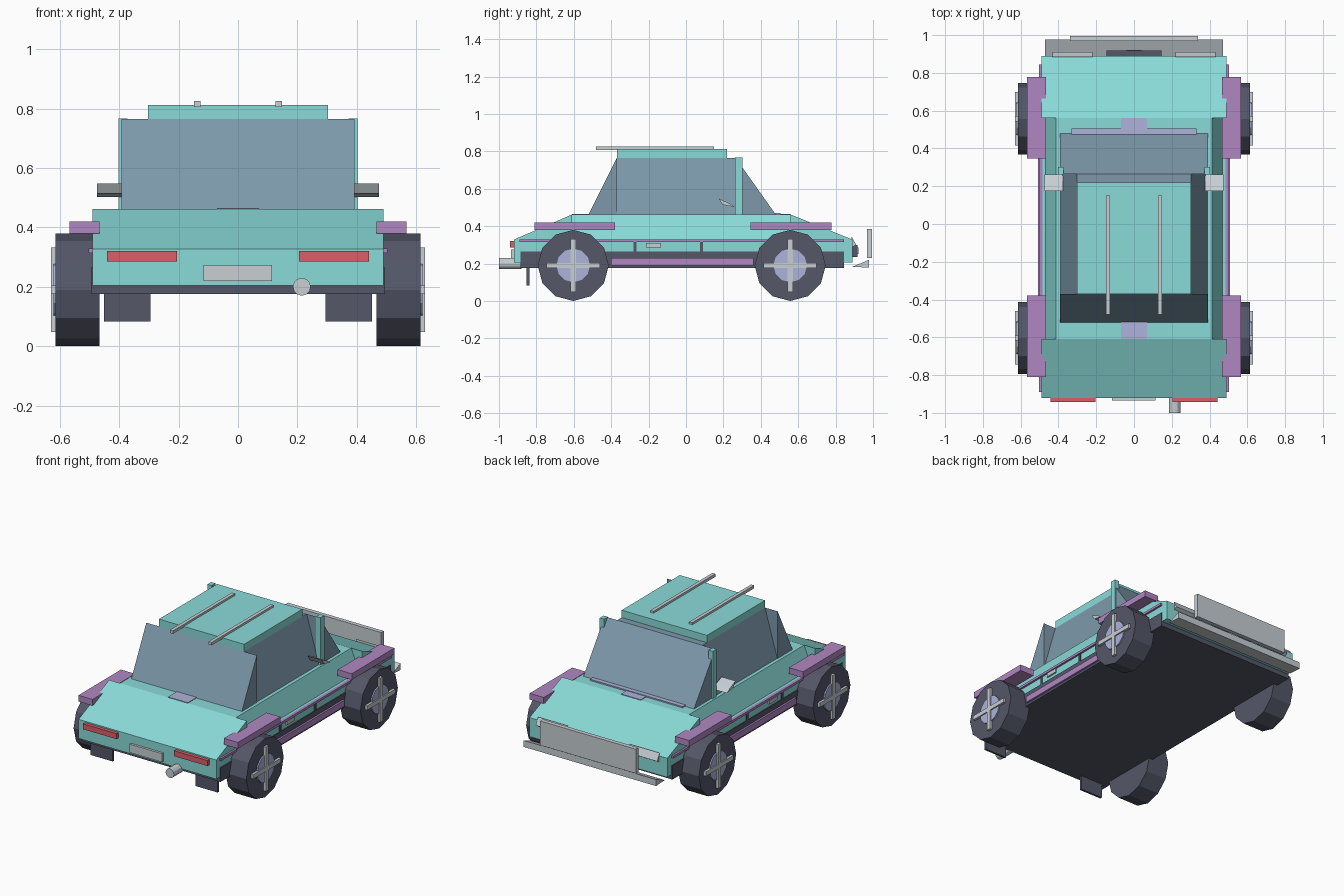
import bpy, bmesh, math

if "Cube" in bpy.data.objects:
    bpy.data.objects.remove(bpy.data.objects["Cube"])


def material(name, rgb):
    m = bpy.data.materials.new(name)
    lin = [c / 12.92 if c <= 0.04045 else ((c + 0.055) / 1.055) ** 2.4 for c in rgb]
    m.diffuse_color = (*lin, 1)
    m.use_nodes = True
    m.node_tree.nodes["Principled BSDF"].inputs["Base Color"].default_value = m.diffuse_color
    return m


TEAL = material("teal_paint", (0.54, 0.86, 0.85))
DARK = material("dark_rubber", (0.33, 0.34, 0.41))
GLASS = material("blue_grey_glass", (0.49, 0.60, 0.67))
PURPLE = material("purple_trim", (0.69, 0.53, 0.76))
GREY = material("light_grey_metal", (0.78, 0.81, 0.83))
LILAC = material("lilac_hub", (0.68, 0.70, 0.86))
RED = material("red_lamp", (0.86, 0.37, 0.41))


def prism(name, mat, axis, profile, a, b):
    """Extrude a profile along x (profile is y, z) or along y (profile is x, z)."""
    bm = bmesh.new()
    place = (lambda p, t: (t, p[0], p[1])) if axis == "x" else (lambda p, t: (p[0], t, p[1]))
    lo = [bm.verts.new(place(p, a)) for p in profile]
    hi = [bm.verts.new(place(p, b)) for p in profile]
    n = len(profile)
    bm.faces.new(lo)
    bm.faces.new(hi[::-1])
    for i in range(n):
        j = (i + 1) % n
        bm.faces.new((lo[i], hi[i], hi[j], lo[j]))
    bmesh.ops.recalc_face_normals(bm, faces=bm.faces)
    me = bpy.data.meshes.new(name)
    bm.to_mesh(me)
    bm.free()
    me.materials.append(mat)
    ob = bpy.data.objects.new(name, me)
    bpy.context.collection.objects.link(ob)
    return ob


def box(name, mat, x, y, z):
    return prism(name, mat, "x", [(y[0], z[0]), (y[1], z[0]), (y[1], z[1]), (y[0], z[1])], *x)


def disc(name, mat, axis, centre, radius, a, b, sides=12):
    pts = [(centre[0] + radius * math.sin(2 * math.pi * i / sides),
            centre[1] + radius * math.cos(2 * math.pi * i / sides)) for i in range(sides)]
    return prism(name, mat, axis, pts, a, b)


# Body shell: lower box, sloped ends, tapered middle
box("underframe", DARK, (-0.495, 0.495), (-0.885, 0.845), (0.175, 0.265))
box("lower_body", TEAL, (-0.49, 0.49), (-0.92, 0.89), (0.205, 0.328))
prism("rear_deck", TEAL, "x", [(-0.92, 0.328), (-0.61, 0.328), (-0.61, 0.462)], -0.49, 0.49)
prism("hood", TEAL, "x", [(0.89, 0.328), (0.56, 0.328), (0.56, 0.462)], -0.49, 0.49)
prism("middle_body", TEAL, "y", [(-0.468, 0.328), (0.468, 0.328), (0.413, 0.462), (-0.413, 0.462)],
      -0.61, 0.56)

# Cabin: wedge windscreens, leaning side windows, roof
prism("rear_window", GLASS, "x", [(-0.522, 0.462), (-0.37, 0.462), (-0.37, 0.765)], -0.393, 0.393)
prism("windscreen", GLASS, "x", [(0.48, 0.462), (0.265, 0.462), (0.265, 0.765)], -0.393, 0.393)
prism("side_windows", GLASS, "y", [(-0.39, 0.462), (0.39, 0.462), (0.303, 0.765), (-0.303, 0.765)],
      -0.37, 0.265)
box("roof", TEAL, (-0.303, 0.303), (-0.37, 0.22), (0.765, 0.812))

# Centre pads and cowl strip
box("rear_pad", LILAC, (-0.07, 0.07), (-0.61, -0.515), (0.458, 0.466))
box("hood_pad", LILAC, (-0.07, 0.07), (0.485, 0.56), (0.458, 0.466))
box("cowl_strip", LILAC, (-0.33, 0.33), (0.475, 0.505), (0.458, 0.47))

for s, side in ((-1, "left"), (1, "right")):
    def span(a, b):
        return (min(s * a, s * b), max(s * a, s * b))

    # Roof rails, pillars and mirrors
    box(side + "_roof_rail", GREY, span(0.127, 0.149), (-0.48, 0.15), (0.806, 0.825))
    box(side + "_pillar", TEAL, span(0.372, 0.402), (0.263, 0.302), (0.455, 0.767))
    prism(side + "_mirror", GREY, "x", [(0.175, 0.548), (0.195, 0.515), (0.262, 0.502), (0.235, 0.52)],
          *span(0.375, 0.475))

    # Side trim and door details
    box(side + "_stripe", PURPLE, span(0.485, 0.503), (-0.89, 0.845), (0.314, 0.329))
    box(side + "_running_board", PURPLE, span(0.485, 0.507), (-0.40, 0.36), (0.19, 0.23))
    box(side + "_door_handle", GREY, span(0.485, 0.5), (-0.215, -0.135), (0.286, 0.31))
    for y in (-0.273, 0.082):
        box(side + "_door_gap", DARK, span(0.485, 0.495), (y - 0.008, y + 0.008), (0.26, 0.315))

    # Rear lamps and mud flaps, front lamps
    box(side + "_tail_lamp", RED, span(0.205, 0.442), (-0.942, -0.915), (0.285, 0.32))
    box(side + "_mud_flap", DARK, span(0.295, 0.452), (-0.852, -0.838), (0.083, 0.2))
    prism(side + "_headlamp", GREY, "x", [(0.885, 0.285), (0.91, 0.30), (0.885, 0.345)],
          *span(0.22, 0.432))

    # Wheels with cross spokes, and flat fenders
    for y, end in ((-0.603, "rear"), (0.557, "front")):
        tag = side + "_" + end
        disc(tag + "_tyre", DARK, "x", (y, 0.19), 0.19, *span(0.467, 0.614))
        disc(tag + "_hub", LILAC, "x", (y, 0.19), 0.09, *span(0.6, 0.622))
        box(tag + "_spoke_upright", GREY, span(0.61, 0.63), (y - 0.014, y + 0.014), (0.048, 0.332))
        box(tag + "_spoke_level", GREY, span(0.61, 0.63), (y - 0.142, y + 0.142), (0.176, 0.204))
        mid = y + 0.005 if end == "front" else y + 0.008
        box(tag + "_fender", PURPLE, span(0.467, 0.567), (mid - 0.216, mid + 0.216), (0.38, 0.42))

# Rear plate and exhaust
box("rear_plate", GREY, (-0.117, 0.115), (-0.935, -0.915), (0.22, 0.274))
disc("exhaust", GREY, "y", (0.215, 0.2), 0.03, -1.0, -0.88)

# Front grille, plate, bumper and guard
box("grille", DARK, (-0.145, 0.145), (0.885, 0.918), (0.235, 0.30))
box("front_plate", GREY, (-0.04, 0.04), (0.885, 0.922), (0.25, 0.285))
prism("front_bumper", GREY, "x", [(0.89, 0.183), (0.978, 0.178), (0.978, 0.22)], -0.472, 0.472)
box("front_guard", GREY, (-0.34, 0.34), (0.968, 0.995), (0.23, 0.386))
